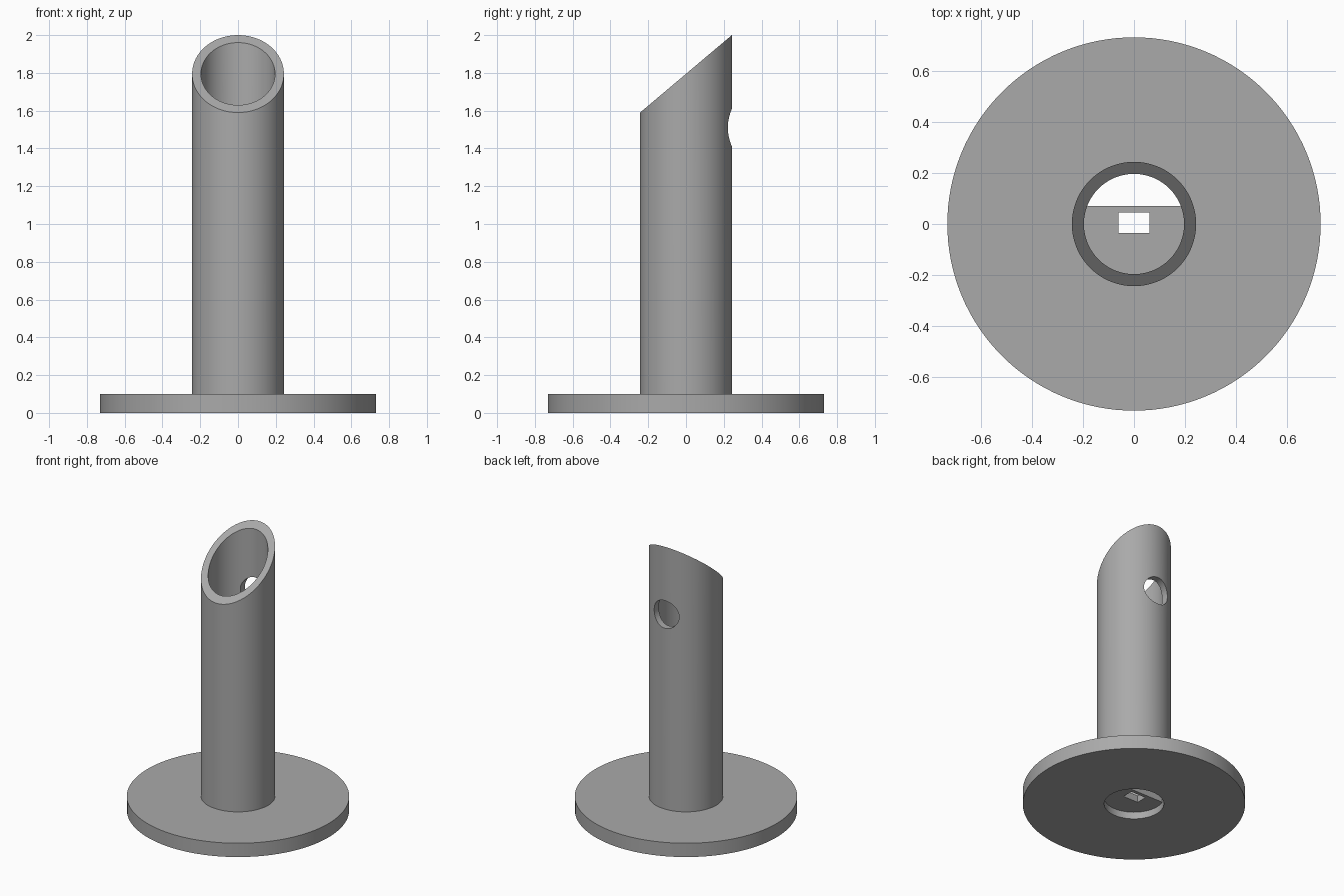
import bpy, bmesh, math
from mathutils import Matrix, Vector

if "Cube" in bpy.data.objects:
    bpy.data.objects.remove(bpy.data.objects["Cube"])

SEGMENTS = 128
BASE_R, BASE_H = 0.73, 0.1
OUTER_R, BORE_R = 0.243, 0.196
TOP_MID, TOP_SLOPE = 1.795, 0.205 / 0.243

grey = bpy.data.materials.new("plain grey")
grey.use_nodes = True
grey.diffuse_color = (0.4, 0.4, 0.4, 1)
grey.node_tree.nodes["Principled BSDF"].inputs["Base Color"].default_value = (0.4, 0.4, 0.4, 1)


def make_object(name, bm):
    bmesh.ops.recalc_face_normals(bm, faces=bm.faces)
    mesh = bpy.data.meshes.new(name)
    bm.to_mesh(mesh)
    bm.free()
    mesh.materials.append(grey)
    obj = bpy.data.objects.new(name, mesh)
    bpy.context.collection.objects.link(obj)
    return obj


def lathe(name, profile, slanted=()):
    """Closed ring of (radius, height) points; slanted points follow the mitre."""
    bm = bmesh.new()
    rings = []
    for i, (r, z) in enumerate(profile):
        ring = []
        for s in range(SEGMENTS):
            a = 2 * math.pi * s / SEGMENTS
            x, y = r * math.cos(a), r * math.sin(a)
            ring.append(bm.verts.new((x, y, z + (TOP_SLOPE * y if i in slanted else 0))))
        rings.append(ring)
    for i, ring in enumerate(rings):
        above = rings[(i + 1) % len(rings)]
        for s in range(SEGMENTS):
            t = (s + 1) % SEGMENTS
            bm.faces.new((ring[s], ring[t], above[t], above[s]))
    return make_object(name, bm)


def cylinder(name, radius, depth, matrix):
    bm = bmesh.new()
    bmesh.ops.create_cone(bm, cap_ends=True, segments=SEGMENTS, radius1=radius,
                          radius2=radius, depth=depth, matrix=matrix)
    return make_object(name, bm)


def box(name, low, high):
    low, high = Vector(low), Vector(high)
    bm = bmesh.new()
    size = Matrix.Diagonal((*(high - low), 1))
    bmesh.ops.create_cube(bm, size=1, matrix=Matrix.Translation((low + high) / 2) @ size)
    return make_object(name, bm)


def cut(target, cutter):
    mod = target.modifiers.new(cutter.name, "BOOLEAN")
    mod.operation, mod.solver, mod.object = "DIFFERENCE", "EXACT", cutter
    bpy.context.view_layer.objects.active = target
    bpy.ops.object.modifier_apply(modifier=mod.name)
    bpy.data.objects.remove(cutter)


def smooth(obj):
    bpy.ops.object.select_all(action="DESELECT")
    obj.select_set(True)
    bpy.context.view_layer.objects.active = obj
    bpy.ops.object.shade_smooth_by_angle(angle=math.radians(30))


# Round base and mitred tube, bored right through
body = lathe("base_and_tube", [
    (BORE_R, 0), (BASE_R, 0), (BASE_R, BASE_H), (OUTER_R, BASE_H),
    (OUTER_R, TOP_MID), (BORE_R, TOP_MID)], slanted=(4, 5))

# Round hole in the back wall of the tube
cut(body, cylinder("back_hole_cutter", 0.1, 0.3,
                   Matrix.Translation((0, 0.25, 1.51)) @ Matrix.Rotation(math.pi / 2, 4, "X")))
smooth(body)

# Shelf across the bore, cut straight at the back, with a rectangular slot
shelf = cylinder("bore_shelf", BORE_R, 0.05, Matrix.Translation((0, 0, 0.075)))
cut(shelf, box("shelf_back_cutter", (-0.3, 0.07, 0), (0.3, 0.4, 0.2)))
cut(shelf, box("slot_cutter", (-0.06, -0.035, 0), (0.06, 0.045, 0.2)))
smooth(shelf)
